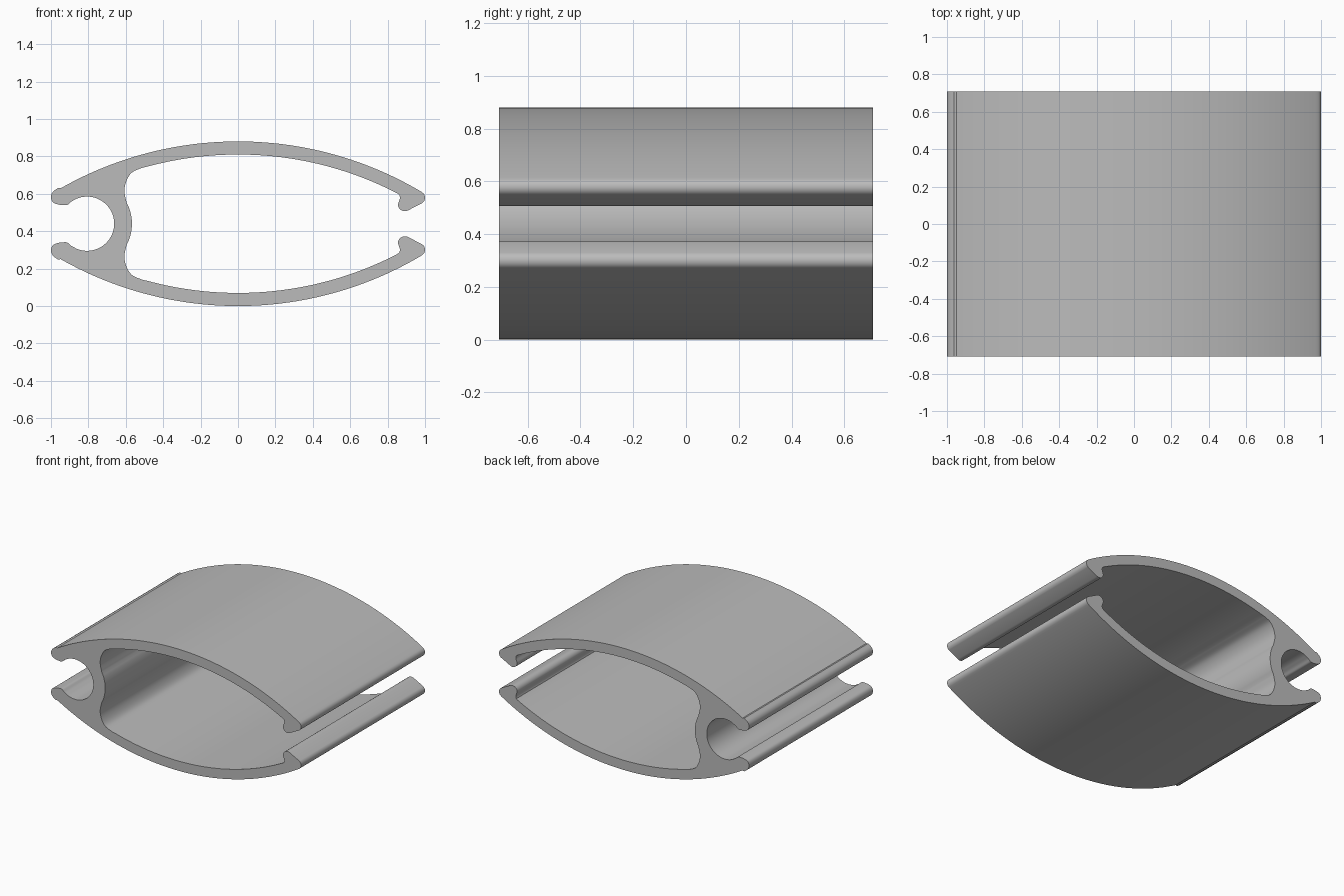
import bpy, bmesh
from math import sin, cos, radians
from mathutils import Vector

if "Cube" in bpy.data.objects:
    bpy.data.objects.remove(bpy.data.objects["Cube"])

MID = 0.44        # height of the symmetry plane
HALF_LENGTH = 0.708
SHELL_Z = -1.04   # centre height of the shell arcs
OUTER_R, INNER_R = 1.92, 1.85


def arc(cx, cz, r, start, end, steps):
    """Points along a circular arc, angles in degrees."""
    angles = [radians(start + (end - start) * i / steps) for i in range(steps + 1)]
    return [Vector((cx + r * cos(a), cz + r * sin(a))) for a in angles]


def spline(points, steps=6):
    """Smooth curve through the given points."""
    p = [Vector(q) for q in points]
    p = [2 * p[0] - p[1]] + p + [2 * p[-1] - p[-2]]
    out = []
    for a, b, c, d in zip(p, p[1:], p[2:], p[3:]):
        for i in range(steps):
            t = i / steps
            out.append(0.5 * (2 * b + (c - a) * t + (2 * a - 5 * b + 4 * c - d) * t ** 2
                              + (3 * b - a - 3 * c + d) * t ** 3))
    return out + [p[-2]]


# Upper half of the section, from the web's inner face round to the channel
web_face = arc(-0.807, MID, 0.24, 0, 22, 6)
web_corner = spline([(-0.594, 0.548), (-0.607, 0.61), (-0.598, 0.665),
                     (-0.567, 0.714), (-0.51, 0.74)])
inner_shell = arc(0, SHELL_Z, INNER_R, 105.2, 62.6, 40)
hook_neck = spline([(0.862, 0.595), (0.866, 0.578), (0.858, 0.553)], 4)
hook_bulb = arc(0.892, 0.544, 0.037, 180, 300, 10)
hook_tip = arc(0.965, 0.579, 0.035, -55, 55, 10)
outer_shell = arc(0, SHELL_Z, OUTER_R, 59.6, 119.6, 60)
nose_tip = spline([(-0.962, 0.632), (-0.99, 0.61), (-1.0, 0.583), (-0.99, 0.555),
                   (-0.962, 0.543), (-0.93, 0.539), (-0.912, 0.541), (-0.893, 0.557),
                   (-0.87, 0.570)], 4)
channel = arc(-0.807, MID, 0.145, 113, 0, 24)

upper = []
for part in (web_face, web_corner, inner_shell, hook_neck, hook_bulb,
             hook_tip, outer_shell, nose_tip, channel):
    for p in part:
        if not upper or (p - upper[-1]).length > 0.004:
            upper.append(p)

# Close the section with its mirror image, then extrude along the length
lower = [Vector((p.x, 2 * MID - p.y)) for p in reversed(upper[1:-1])]
bm = bmesh.new()
face = bm.faces.new([bm.verts.new((p.x, -HALF_LENGTH, p.y)) for p in upper + lower])
ext = bmesh.ops.extrude_face_region(bm, geom=[face], use_keep_orig=True)
moved = [g for g in ext["geom"] if isinstance(g, bmesh.types.BMVert)]
bmesh.ops.translate(bm, verts=moved, vec=(0, 2 * HALF_LENGTH, 0))
bmesh.ops.recalc_face_normals(bm, faces=bm.faces)
mesh = bpy.data.meshes.new("extruded_profile")
bm.to_mesh(mesh)
bm.free()

profile = bpy.data.objects.new("extruded_profile", mesh)
bpy.context.collection.objects.link(profile)

# Plain grey metal
grey = bpy.data.materials.new("grey")
grey.use_nodes = True
grey.diffuse_color = (0.5, 0.5, 0.5, 1)
grey.node_tree.nodes["Principled BSDF"].inputs["Base Color"].default_value = (0.5, 0.5, 0.5, 1)
mesh.materials.append(grey)

# Smooth curves with crisp end faces
bpy.ops.object.select_all(action="DESELECT")
profile.select_set(True)
bpy.context.view_layer.objects.active = profile
bpy.ops.object.shade_smooth_by_angle(angle=radians(30))
